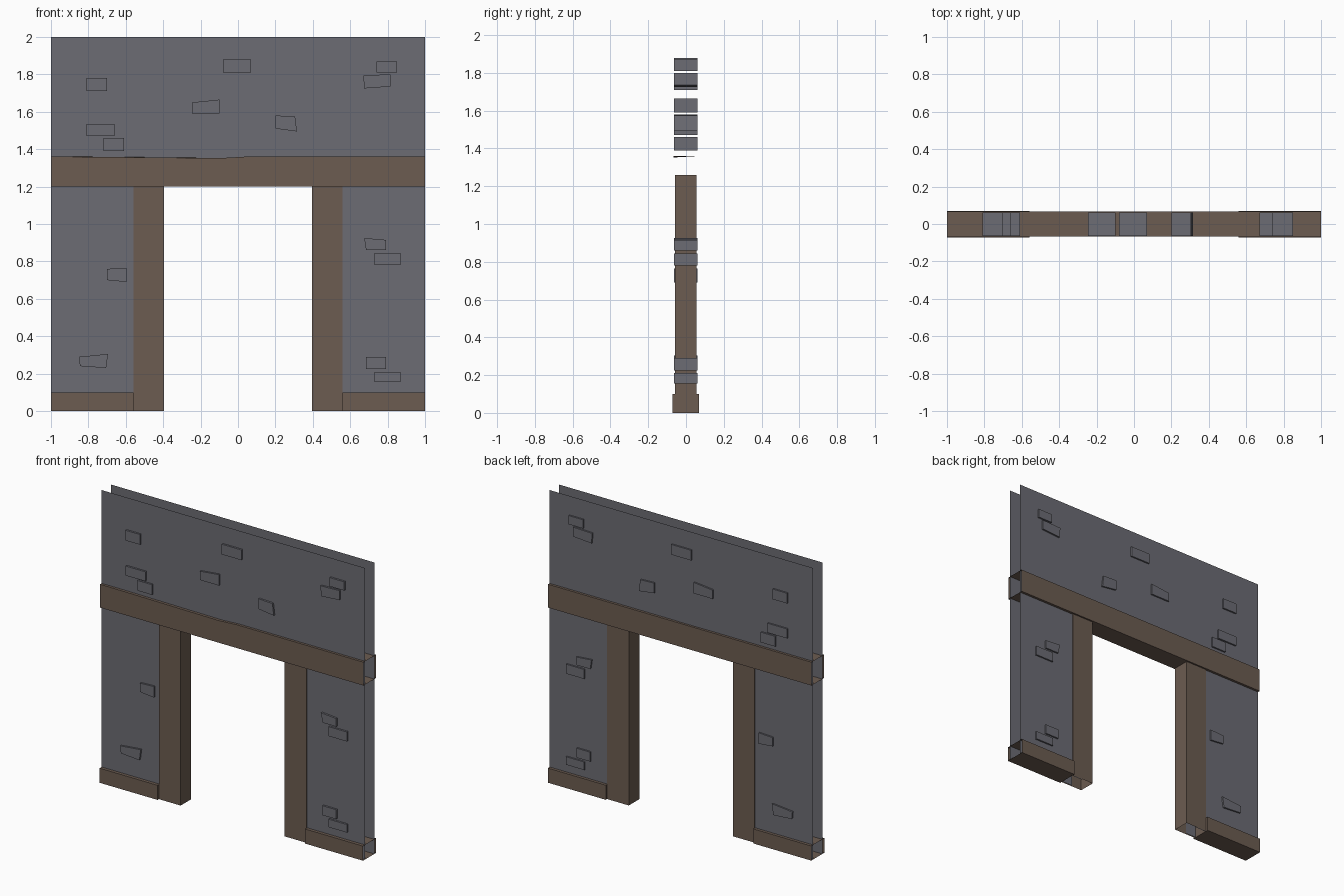
import bpy

if "Cube" in bpy.data.objects:
    bpy.data.objects.remove(bpy.data.objects["Cube"])


def material(name, rgb):
    m = bpy.data.materials.new(name)
    m.diffuse_color = (*rgb, 1)
    m.use_nodes = True
    m.node_tree.nodes["Principled BSDF"].inputs["Base Color"].default_value = m.diffuse_color
    return m


STONE = material("grey_stone", (0.150, 0.150, 0.173))
WOOD = material("brown_timber", (0.150, 0.107, 0.082))


def make(name, verts, faces, mat):
    me = bpy.data.meshes.new(name)
    me.from_pydata(verts, [], faces)
    me.materials.append(mat)
    ob = bpy.data.objects.new(name, me)
    bpy.context.collection.objects.link(ob)
    return ob


SIDES = {"front": (0, 1, 2, 3), "back": (7, 6, 5, 4), "bottom": (0, 4, 5, 1),
         "right": (1, 5, 6, 2), "top": (2, 6, 7, 3), "left": (3, 7, 4, 0)}


def block(name, quad, y0, y1, mat, skip=()):
    """Extrude an x-z quad (counter-clockwise from bottom left) along y, leaving some sides open."""
    verts = [(x, y, z) for y in (y0, y1) for x, z in quad]
    return make(name, verts, [f for s, f in SIDES.items() if s not in skip], mat)


def rect(x0, x1, z0, z1):
    return [(x0, z0), (x1, z0), (x1, z1), (x0, z1)]


# Plaster sheets, front and back, with the doorway left out
for name, y in (("front_wall", -0.05), ("back_wall", 0.05)):
    outline = [(-1, 0), (-0.48, 0), (-0.48, 1.25), (0.48, 1.25), (0.48, 0), (1, 0),
               (1, 1.25), (1, 2), (-1, 2), (-1, 1.25)]
    faces = [(0, 1, 2, 9), (4, 5, 6, 3), (9, 2, 3, 6, 7, 8)]
    if y > 0:
        faces = [f[::-1] for f in faces]
    make(name, [(x, y, z) for x, z in outline], faces, STONE)

# Door posts and skirting beams, hollow at the hidden ends
for side, s in (("left", -1), ("right", 1)):
    post = sorted((s * 0.395, s * 0.56))
    block(side + "_door_post", rect(*post, 0, 1.26), -0.058, 0.056, WOOD, ("top", "bottom"))
    base = sorted((s * 0.56, s))
    block(side + "_base_beam", rect(*base, 0, 0.1), -0.072, 0.07, WOOD, (side,))

# Lintel: open-ended tube whose front top edge sags a little left of centre
xs = [-1, -0.93, -0.1, 0.04, 1]
sag = [1.36, 1.36, 1.352, 1.36, 1.36]
verts = []
for x, z in zip(xs, sag):
    verts += [(x, -0.067, 1.2), (x, 0.067, 1.2), (x, 0.067, 1.36), (x, -0.067, z)]
faces = []
for i in range(len(xs) - 1):
    for k in range(4):
        a, b = i * 4 + k, i * 4 + (k + 1) % 4
        faces.append((b, b + 4, a + 4, a)[::-1])
lintel = make("lintel_beam", verts, [f[::-1] for f in faces], WOOD)
# make the tube face outward
lintel_mesh = lintel.data
if lintel_mesh.polygons[0].normal.z > 0:
    lintel_mesh.flip_normals()

# Exposed stones that run through both wall sheets
stones = [
    rect(-0.81, -0.70, 1.71, 1.78), rect(-0.08, 0.07, 1.81, 1.88),
    rect(-0.81, -0.66, 1.47, 1.535), rect(-0.72, -0.61, 1.39, 1.46),
    rect(0.74, 0.85, 1.81, 1.87), rect(0.73, 0.87, 0.78, 0.845),
    rect(0.685, 0.79, 0.225, 0.29), rect(0.73, 0.87, 0.155, 0.21),
    [(-0.245, 1.59), (-0.10, 1.59), (-0.10, 1.665), (-0.245, 1.65)],
    [(0.20, 1.51), (0.315, 1.495), (0.305, 1.575), (0.20, 1.58)],
    [(0.675, 1.725), (0.815, 1.735), (0.815, 1.80), (0.67, 1.795)],
    [(-0.70, 0.70), (-0.595, 0.69), (-0.595, 0.765), (-0.70, 0.76)],
    [(-0.845, 0.24), (-0.705, 0.23), (-0.695, 0.305), (-0.85, 0.29)],
    [(0.685, 0.86), (0.79, 0.86), (0.79, 0.915), (0.675, 0.925)],
]
for i, quad in enumerate(stones):
    block(f"stone_{i + 1}", quad, -0.063, 0.061, STONE)
